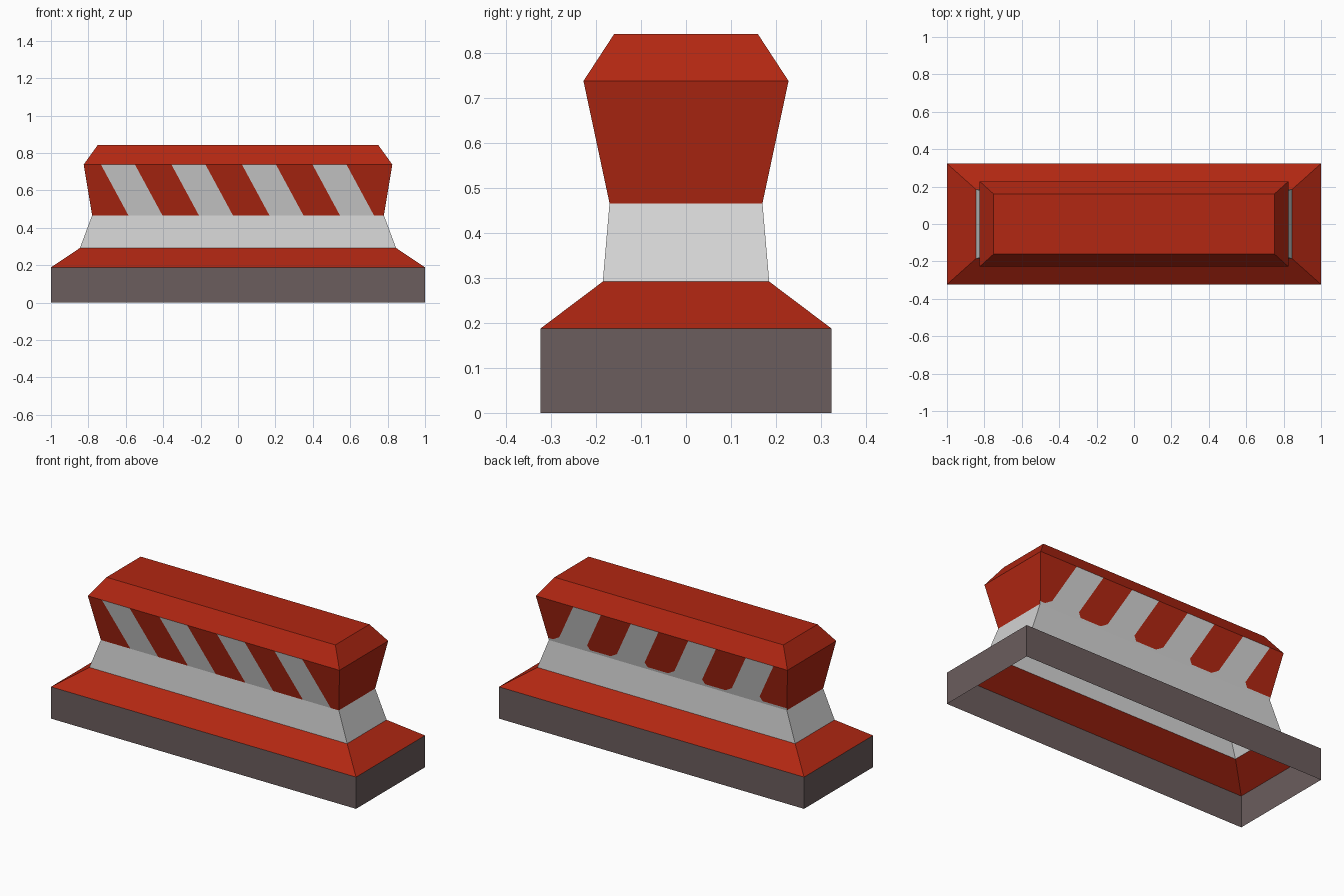
import bpy, bmesh
from mathutils import Vector

if "Cube" in bpy.data.objects:
    bpy.data.objects.remove(bpy.data.objects["Cube"])


def material(name, rgb):
    m = bpy.data.materials.new(name)
    m.diffuse_color = (*rgb, 1)
    m.use_nodes = True
    m.node_tree.nodes["Principled BSDF"].inputs["Base Color"].default_value = m.diffuse_color
    return m


RED = material("red", (0.445, 0.020, 0.006))
WHITE = material("pale grey", (0.66, 0.66, 0.66))
DARK = material("dark brown grey", (0.147, 0.109, 0.109))

# Rectangular rings up the barrier: half length, half width, height
RINGS = [(1.0, 0.323, 0.0), (1.0, 0.323, 0.188), (0.845, 0.185, 0.292),
         (0.78, 0.17, 0.466), (0.825, 0.228, 0.738), (0.75, 0.16, 0.842)]


def ring_section(bm, low, high, cap=False):
    """Four walls between two rings, with an optional top."""
    loops = [[bm.verts.new((sx * x, sy * y, z))
              for sx, sy in ((-1, -1), (1, -1), (1, 1), (-1, 1))]
             for x, y, z in (low, high)]
    for i in range(4):
        j = (i + 1) % 4
        bm.faces.new((loops[0][i], loops[0][j], loops[1][j], loops[1][i]))
    if cap:
        bm.faces.new(loops[1])


def finish(name, bm, mats):
    me = bpy.data.meshes.new(name)
    bm.to_mesh(me)
    bm.free()
    for m in mats:
        me.materials.append(m)
    ob = bpy.data.objects.new(name, me)
    bpy.context.collection.objects.link(ob)


def cut(bm, faces, co, no):
    """Split faces by a plane and return the resulting faces."""
    geom = set(faces)
    for f in faces:
        geom.update(f.edges)
        geom.update(f.verts)
    res = bmesh.ops.bisect_plane(bm, geom=list(geom), dist=1e-5,
                                 plane_co=co, plane_no=no)
    return [g for g in res["geom"] if isinstance(g, bmesh.types.BMFace)]


# Plain sections
for name, i, mat in (("base_skirt", 0, DARK), ("lower_slope", 1, RED),
                     ("waist", 2, WHITE), ("top_cap", 4, RED)):
    bm = bmesh.new()
    ring_section(bm, RINGS[i], RINGS[i + 1], cap=(i == 4))
    finish(name, bm, [mat])

# Striped band: slanted stripes cut into both long walls
Z0, Z1, SLANT = 0.466, 0.738, 0.147
STRIPES = [(-0.733 + 0.377 * k, -0.551 + 0.377 * k) for k in range(4)]
bm = bmesh.new()
ring_section(bm, RINGS[3], RINGS[4])
normal = Vector((Z1 - Z0, 0, SLANT)).normalized()
for x in [x for pair in STRIPES for x in pair]:
    bm.normal_update()
    walls = [f for f in bm.faces if abs(f.normal.y) > 0.5]
    cut(bm, walls, (x, 0, Z1), normal)

bm.normal_update()
back_red = []
for f in bm.faces:
    c = f.calc_center_median()
    top_x = c.x - SLANT * (Z1 - c.z) / (Z1 - Z0)
    long_wall = abs(f.normal.y) > 0.5
    f.material_index = int(long_wall and any(a < top_x < b for a, b in STRIPES))
    if f.normal.y > 0.5 and f.material_index == 0:
        back_red.append(f)

# On the back the red stripes stop just above the waist with clipped corners
for face in back_red:
    zb = Z0 + 0.014
    parts = cut(bm, [face], (0, 0, zb), (0, 0, 1))
    main = max(parts, key=lambda f: f.calc_center_median().z)
    for f in parts:
        f.material_index = int(f is not main)
    for side in (-1, 1):
        low = [v for v in main.verts if abs(v.co.z - zb) < 1e-4]
        corner = max(low, key=lambda v: side * v.co.x)
        if abs(corner.co.x) > 0.765:
            continue
        p, q = [corner.co + 0.03 * (e.other_vert(corner).co - corner.co).normalized()
                for e in corner.link_edges if e in main.edges[:]]
        main.normal_update()
        no = (q - p).cross(main.normal).normalized()
        tip = corner.co.copy()
        parts = cut(bm, [main], p, no)
        main = max(parts, key=lambda f: f.calc_area())
        for f in parts:
            f.material_index = int(f is not main)
finish("striped_band", bm, [RED, WHITE])
